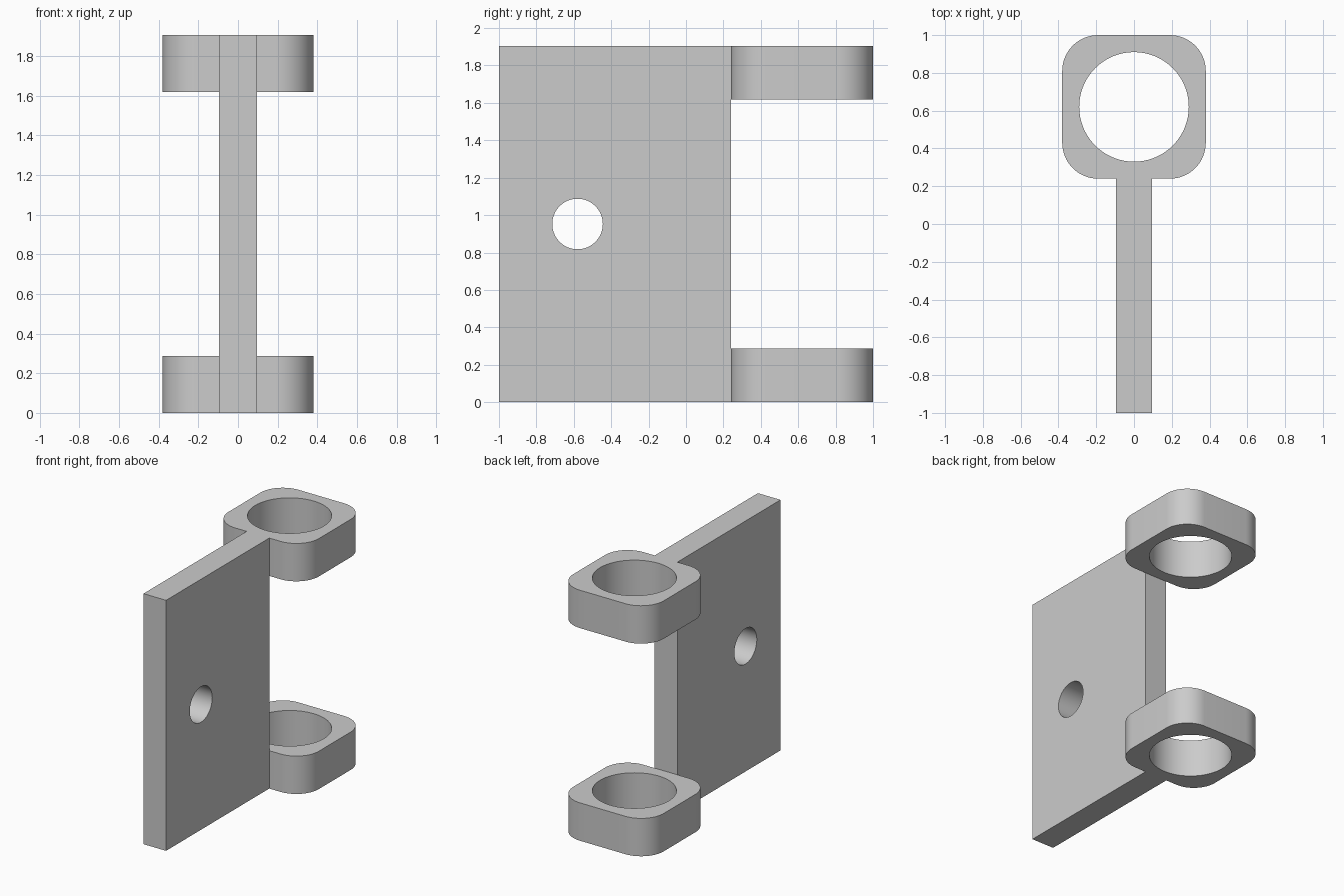
import bpy
import bmesh
import math
from mathutils import Matrix, Vector

cube = bpy.data.objects.get("Cube")
if cube:
    bpy.data.objects.remove(cube, do_unlink=True)

grey = bpy.data.materials.new("plain grey")
grey.use_nodes = True
color = (0.6, 0.6, 0.6, 1)
grey.diffuse_color = color
grey.node_tree.nodes["Principled BSDF"].inputs["Base Color"].default_value = color


def arc(cx, cy, r, start, sweep, steps):
    """Points along an arc, both ends included."""
    angles = [start + sweep * i / steps for i in range(steps + 1)]
    return [(cx + r * math.cos(a), cy + r * math.sin(a)) for a in angles]


def circle(cx, cy, r, steps=72):
    return arc(cx, cy, r, 0, math.tau, steps)[:-1]


def rounded_square(cx, cy, half, r):
    pts = []
    for i, (sx, sy) in enumerate([(1, 1), (-1, 1), (-1, -1), (1, -1)]):
        inner = half - r
        pts += arc(cx + sx * inner, cy + sy * inner, r, i * math.pi / 2, math.pi / 2, 16)
    return pts


def extruded_profile(name, loops, depth, matrix):
    """Solid from a filled outline with holes, centred on its profile plane."""
    curve = bpy.data.curves.new(name + "_profile", "CURVE")
    curve.dimensions = "2D"
    curve.fill_mode = "BOTH"
    curve.extrude = depth / 2
    for loop in loops:
        spline = curve.splines.new("POLY")
        spline.points.add(len(loop) - 1)
        for point, (u, v) in zip(spline.points, loop):
            point.co = (u, v, 0, 1)
        spline.use_cyclic_u = True
    helper = bpy.data.objects.new(name + "_profile", curve)
    bpy.context.collection.objects.link(helper)
    graph = bpy.context.evaluated_depsgraph_get()
    mesh = bpy.data.meshes.new_from_object(helper.evaluated_get(graph))
    bpy.data.objects.remove(helper, do_unlink=True)

    # Weld caps to walls, then place the solid
    bm = bmesh.new()
    bm.from_mesh(mesh)
    bmesh.ops.remove_doubles(bm, verts=bm.verts, dist=0.0005)
    bm.transform(matrix)
    bmesh.ops.recalc_face_normals(bm, faces=bm.faces)
    bm.to_mesh(mesh)
    bm.free()
    mesh.name = name
    mesh.materials.clear()
    mesh.materials.append(grey)
    obj = bpy.data.objects.new(name, mesh)
    bpy.context.collection.objects.link(obj)
    bpy.ops.object.select_all(action="DESELECT")
    obj.select_set(True)
    bpy.context.view_layer.objects.active = obj
    bpy.ops.object.shade_smooth_by_angle(angle=math.radians(30))
    return obj


HEIGHT = 1.905
RING_HEIGHT = 0.288
JOINT_Y = 0.24

# Upright plate with a cross hole; its profile lies in the YZ plane
outline = [(-1, 0), (JOINT_Y, 0), (JOINT_Y, HEIGHT), (-1, HEIGHT)]
to_yz = Matrix(((0, 0, 1), (1, 0, 0), (0, 1, 0))).to_4x4()
extruded_profile("upright_plate", [outline, circle(-0.58, HEIGHT / 2, 0.135)], 0.19, to_yz)

# Two rounded square collars at the top and bottom of the plate
collar = [rounded_square(0, 0.62, 0.38, 0.19), circle(0, 0.62, 0.29)]
for name, z in (("lower_collar", RING_HEIGHT / 2), ("upper_collar", HEIGHT - RING_HEIGHT / 2)):
    extruded_profile(name, collar, RING_HEIGHT, Matrix.Translation(Vector((0, 0, z))))
